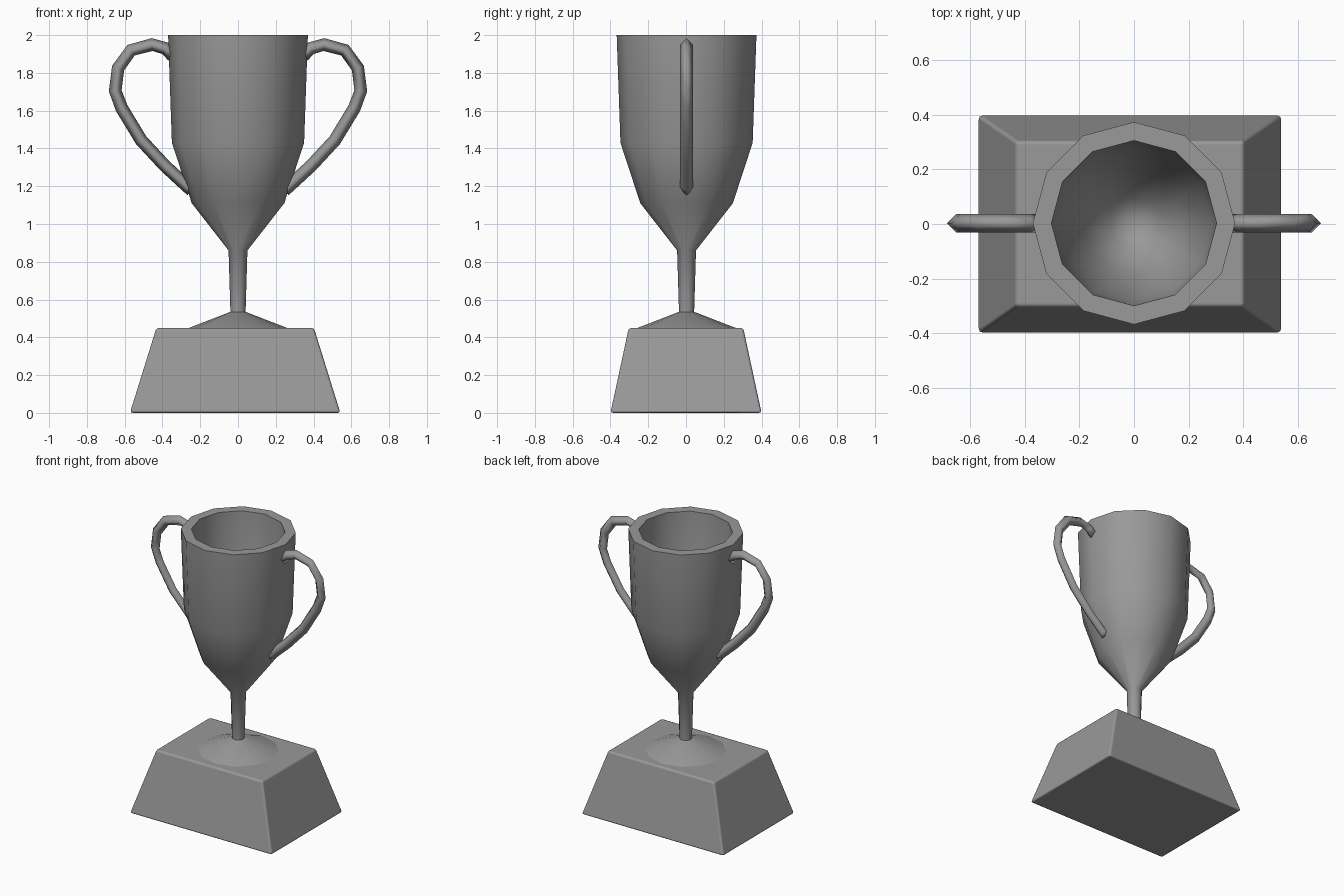
import bpy, bmesh, math
from mathutils import Vector

cube = bpy.data.objects.get("Cube")
if cube:
    bpy.data.objects.remove(cube, do_unlink=True)

# Single grey metal
metal = bpy.data.materials.new("grey_metal")
metal.use_nodes = True
GREY = (0.32, 0.32, 0.32, 1)
metal.diffuse_color = GREY
metal.node_tree.nodes["Principled BSDF"].inputs["Base Color"].default_value = GREY


def finish(name, bm, smooth_angle):
    """Turn a bmesh into a shaded object with the metal material."""
    bmesh.ops.recalc_face_normals(bm, faces=bm.faces)
    mesh = bpy.data.meshes.new(name)
    bm.to_mesh(mesh)
    bm.free()
    mesh.materials.append(metal)
    obj = bpy.data.objects.new(name, mesh)
    bpy.context.collection.objects.link(obj)
    bpy.ops.object.select_all(action='DESELECT')
    obj.select_set(True)
    bpy.context.view_layer.objects.active = obj
    bpy.ops.object.shade_smooth_by_angle(angle=math.radians(smooth_angle))
    return obj


def bridge(bm, a, b):
    for i in range(len(a)):
        j = (i + 1) % len(a)
        bm.faces.new((a[i], a[j], b[j], b[i]))


def lathe(name, profile, sides=12, smooth_angle=50):
    """Revolve (radius, z) points around the z axis; radius 0 makes a pole."""
    bm = bmesh.new()
    rings = []
    for r, z in profile:
        ring = []
        for i in range(sides):
            a = math.tau * i / sides
            ring.append(bm.verts.new((r * math.cos(a), r * math.sin(a) + 0.003, z)))
        rings.append(ring)
    for a, b in zip(rings, rings[1:]):
        bridge(bm, a, b)
    bmesh.ops.remove_doubles(bm, verts=bm.verts, dist=1e-5)
    return finish(name, bm, smooth_angle)


# Tapered plinth with softened edges
bm = bmesh.new()
corners = ((-1, -1), (1, -1), (1, 1), (-1, 1))
low = [bm.verts.new((0.557 * x - 0.015, 0.4 * y, 0)) for x, y in corners]
high = [bm.verts.new((0.417 * x - 0.015, 0.303 * y, 0.45)) for x, y in corners]
bridge(bm, low, high)
bm.faces.new(low)
bm.faces.new(high)
plinth = finish("plinth", bm, 180)
bevel = plinth.modifiers.new("soft_edges", 'BEVEL')
bevel.width = 0.014
bevel.segments = 2
bevel.harden_normals = True

# Foot, stem and hollow bowl
lathe("foot", [(0.265, 0.448), (0.04, 0.535), (0, 0.535)])
lathe("stem_and_bowl", [
    (0.04, 0.53), (0.05, 0.86), (0.245, 1.11), (0.35, 1.43), (0.37, 2),
    (0.302, 2), (0.285, 1.45), (0.19, 1.15), (0.09, 1.0), (0, 0.96)])

# Handles: diamond section swept along a flat path, mirrored to the other side
path = [Vector((x, 0.003, z)) for x, z in (
    (0.345, 1.89), (0.385, 1.93), (0.455, 1.95), (0.566, 1.92), (0.635, 1.825),
    (0.65, 1.705), (0.616, 1.614), (0.513, 1.444), (0.386, 1.307),
    (0.265, 1.196), (0.245, 1.178))]
bm = bmesh.new()
rings = []
for i, p in enumerate(path):
    along = (path[min(i + 1, len(path) - 1)] - path[max(i - 1, 0)]).normalized()
    side = Vector((0, 1, 0))
    out = along.cross(side)
    rings.append([bm.verts.new(p + 0.034 * d) for d in (out, side, -out, -side)])
for a, b in zip(rings, rings[1:]):
    bridge(bm, a, b)
bm.faces.new(rings[0])
bm.faces.new(rings[-1])
handles = finish("handles", bm, 100)
handles.modifiers.new("both_sides", 'MIRROR').use_axis[0] = True
